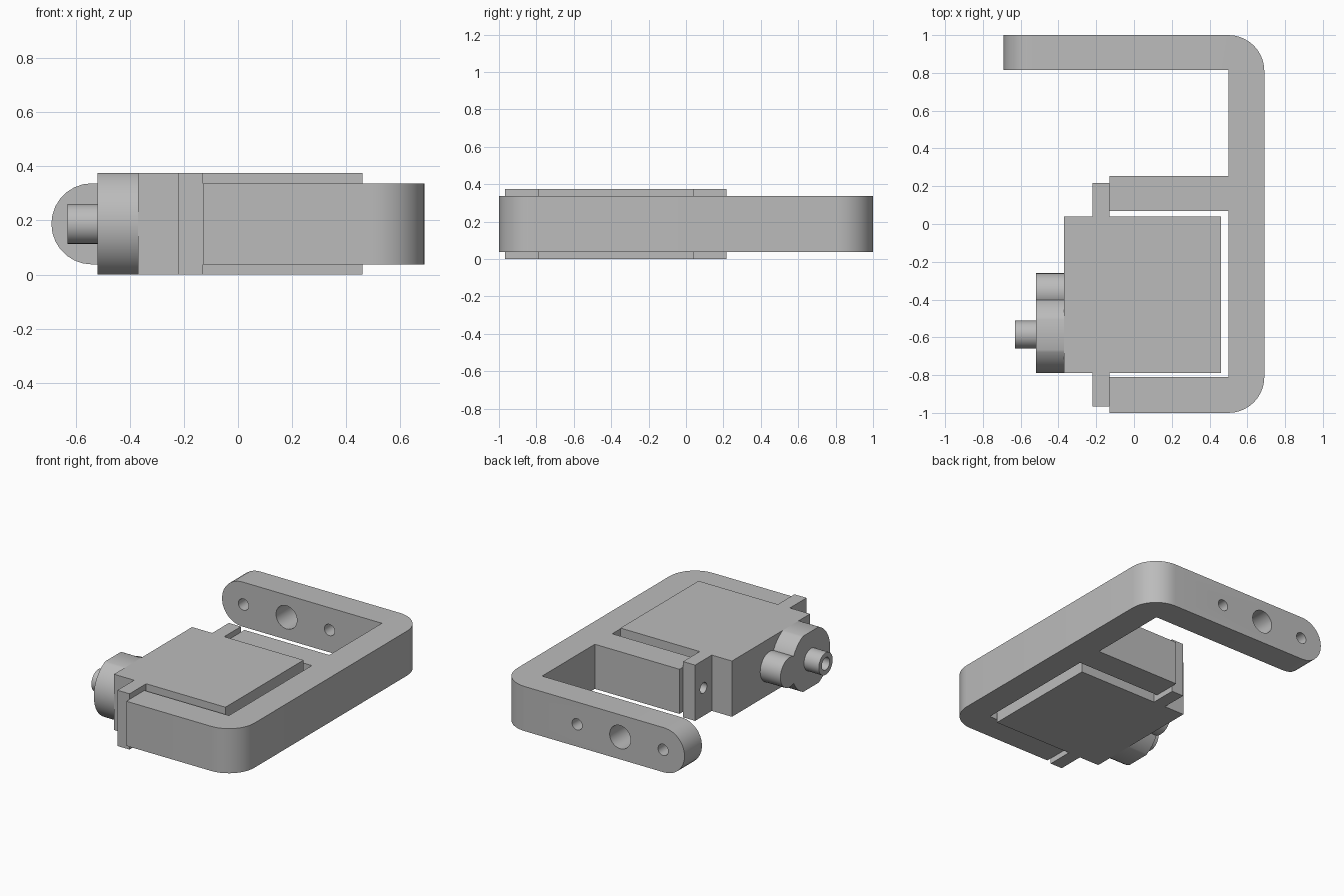
import bpy
import bmesh
import math
from mathutils import Vector

cube = bpy.data.objects.get("Cube")
if cube:
    bpy.data.objects.remove(cube, do_unlink=True)

grey = bpy.data.materials.new("plain grey")
grey.use_nodes = True
colour = (0.5, 0.5, 0.5, 1)
grey.diffuse_color = colour
grey.node_tree.nodes["Principled BSDF"].inputs["Base Color"].default_value = colour

MID = 0.1875      # height of the centre line
TOP = 2 * MID
HALF = 0.15       # half the height of the bracket
OUT = 0.19        # outer bend radius of the bracket


def arc(cx, cy, r, start, end, steps=10):
    angles = [math.radians(start + (end - start) * i / steps) for i in range(steps + 1)]
    return [(cx + r * math.cos(a), cy + r * math.sin(a)) for a in angles]


def prism(name, points, axis, low, high):
    """Extrude a flat outline along x, y or z; outline axes keep xyz order."""
    def place(p, d):
        c = list(p)
        c.insert("xyz".index(axis), d)
        return Vector(c)
    bm = bmesh.new()
    face = bm.faces.new([bm.verts.new(place(p, low)) for p in points])
    new = bmesh.ops.extrude_face_region(bm, geom=[face])["geom"]
    shift = place((0, 0), high - low)
    bmesh.ops.translate(bm, vec=shift, verts=[v for v in new if isinstance(v, bmesh.types.BMVert)])
    bmesh.ops.recalc_face_normals(bm, faces=bm.faces)
    mesh = bpy.data.meshes.new(name)
    bm.to_mesh(mesh)
    bm.free()
    mesh.materials.append(grey)
    obj = bpy.data.objects.new(name, mesh)
    bpy.context.collection.objects.link(obj)
    return obj


def rod(name, centre, r, axis, low, high, sides=32):
    return prism(name, arc(*centre, r, 0, 360, sides)[:-1], axis, low, high)


def select(obj):
    bpy.ops.object.select_all(action="DESELECT")
    obj.select_set(True)
    bpy.context.view_layer.objects.active = obj


def combine(obj, tool, operation):
    mod = obj.modifiers.new(operation, "BOOLEAN")
    mod.operation = operation
    mod.solver = "EXACT"
    mod.object = tool
    select(obj)
    bpy.ops.object.modifier_apply(modifier=mod.name)
    bpy.data.objects.remove(tool, do_unlink=True)


# Bracket: spine with three arms, outer bends rounded
outline = (
    [(-0.13, -1.0)] + arc(0.5, -1 + OUT, OUT, -90, 0) + arc(0.5, 1 - OUT, OUT, 0, 90)
    + [(-0.7, 1.0), (-0.7, 0.815), (0.5, 0.815), (0.5, 0.255), (-0.13, 0.255),
       (-0.13, 0.07), (0.5, 0.07), (0.5, -0.81), (-0.13, -0.81)])
bracket = prism("bracket", outline, "z", -0.1, 0.5)

# Side profile that sets the bracket height and rounds the long arm's tip
side = arc(-0.54, MID, HALF, 90, 270, 14) + [(0.8, MID - HALF), (0.8, MID + HALF)]
combine(bracket, prism("side_profile", side, "y", -1.2, 1.2), "INTERSECT")

# Three mounting holes in the long arm
for x, r in ((-0.53, 0.038), (-0.21, 0.078), (0.11, 0.038)):
    combine(bracket, rod("arm_hole", (x, MID), r, "y", 0.7, 1.1), "DIFFERENCE")

# Motor case with its two mounting ears, mirrored about the case centre
CASE_Y = -0.375
half = [(-0.37, 0.415), (-0.22, 0.415), (-0.22, 0.592), (-0.13, 0.592),
        (-0.13, 0.415), (0.46, 0.415)]
cross = ([(x, CASE_Y + d) for x, d in half]
         + [(x, CASE_Y - d) for x, d in reversed(half)])
case = prism("motor_case", cross, "z", 0, TOP)
for side_sign in (-1, 1):
    ear = (CASE_Y + side_sign * 0.503, MID)
    combine(case, rod("ear_hole", ear, 0.036, "x", -0.3, -0.05), "DIFFERENCE")

# Gear cover: large round boss trimmed flush with the case, plus a small lobe
SHAFT = (-0.585, MID)
cover = rod("gear_cover", SHAFT, 0.205, "x", -0.52, -0.37, 40)
trim = [(-1, 0), (0, 0), (0, TOP), (-1, TOP)]
combine(cover, prism("cover_trim", trim, "x", -0.6, -0.3), "INTERSECT")
combine(cover, rod("cover_lobe", (-0.36, MID), 0.1, "x", -0.52, -0.37), "UNION")

# Hollow output shaft
shaft = rod("output_shaft", SHAFT, 0.074, "x", -0.63, -0.52)
combine(shaft, rod("shaft_bore", SHAFT, 0.042, "x", -0.7, -0.525), "DIFFERENCE")

for part in (bracket, case, cover, shaft):
    select(part)
    bpy.ops.object.shade_smooth_by_angle(angle=math.radians(30))
